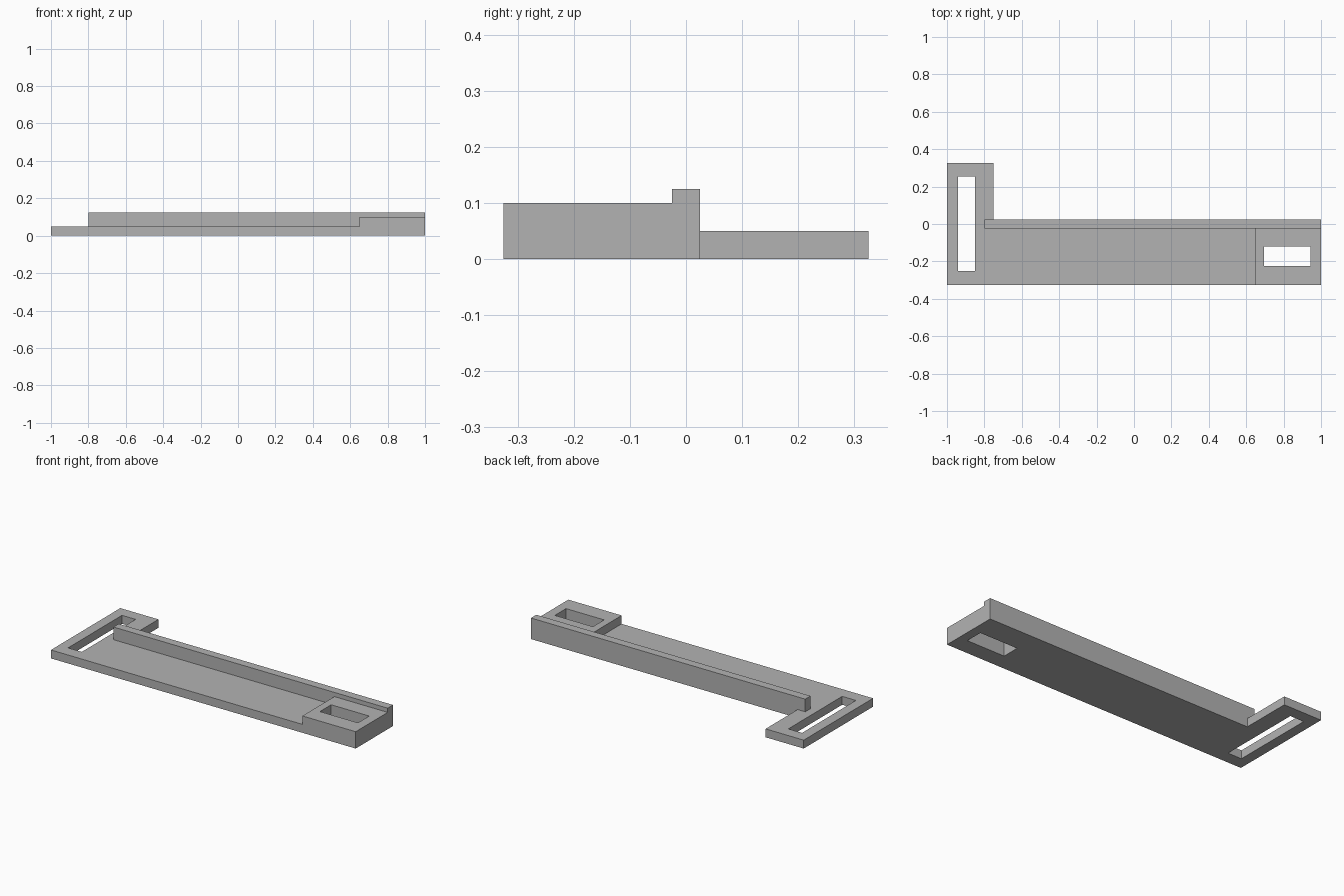
import bpy
import bmesh

old = bpy.data.objects.get("Cube")
if old:
    bpy.data.objects.remove(old)

# One plain grey for the whole bracket
GREY = (0.45, 0.45, 0.45, 1)
grey = bpy.data.materials.new("plain grey")
grey.use_nodes = True
grey.diffuse_color = GREY
grey.node_tree.nodes["Principled BSDF"].inputs["Base Color"].default_value = GREY


def prism(name, outline, bottom, top):
    """Extrude a flat outline from bottom to top."""
    bm = bmesh.new()
    face = bm.faces.new([bm.verts.new((x, y, bottom)) for x, y in outline])
    grown = bmesh.ops.extrude_face_region(bm, geom=[face])["geom"]
    verts = [v for v in grown if isinstance(v, bmesh.types.BMVert)]
    bmesh.ops.translate(bm, verts=verts, vec=(0, 0, top - bottom))
    bmesh.ops.recalc_face_normals(bm, faces=bm.faces)
    mesh = bpy.data.meshes.new(name)
    bm.to_mesh(mesh)
    bm.free()
    mesh.materials.append(grey)
    obj = bpy.data.objects.new(name, mesh)
    bpy.context.collection.objects.link(obj)
    return obj


def box(name, x0, x1, y0, y1, z0, z1):
    return prism(name, [(x0, y0), (x1, y0), (x1, y1), (x0, y1)], z0, z1)


def cut(target, cutter):
    mod = target.modifiers.new(cutter.name, "BOOLEAN")
    mod.operation = "DIFFERENCE"
    mod.solver = "EXACT"
    mod.object = cutter
    cutter.hide_render = True
    cutter.hide_set(True)
    cutter.display_type = "WIRE"


FRONT, BACK = -0.325, 0.325
RAIL = 0.025      # half width of the rail
PLATE = 0.05      # plate thickness

# L-shaped base plate, its tab reaching back at the right end
base_plate = prism("base_plate", [
    (-1, FRONT), (1, FRONT), (1, RAIL),
    (-0.75, RAIL), (-0.75, BACK), (-1, BACK)], 0, PLATE)

# Upright rail along the back edge and raised block at the left end
rail = box("rail", -0.8, 1, -RAIL, RAIL, PLATE, 0.125)
end_block = box("end_block", 0.65, 1, FRONT, -RAIL, PLATE, 0.1)

# Through openings
slot_cutter = box("slot_cutter", -0.94, -0.85, -0.25, 0.255, -0.1, 0.2)
window_cutter = box("window_cutter", 0.695, 0.945, -0.225, -0.12, -0.1, 0.2)
cut(base_plate, slot_cutter)
cut(base_plate, window_cutter)
cut(end_block, window_cutter)
